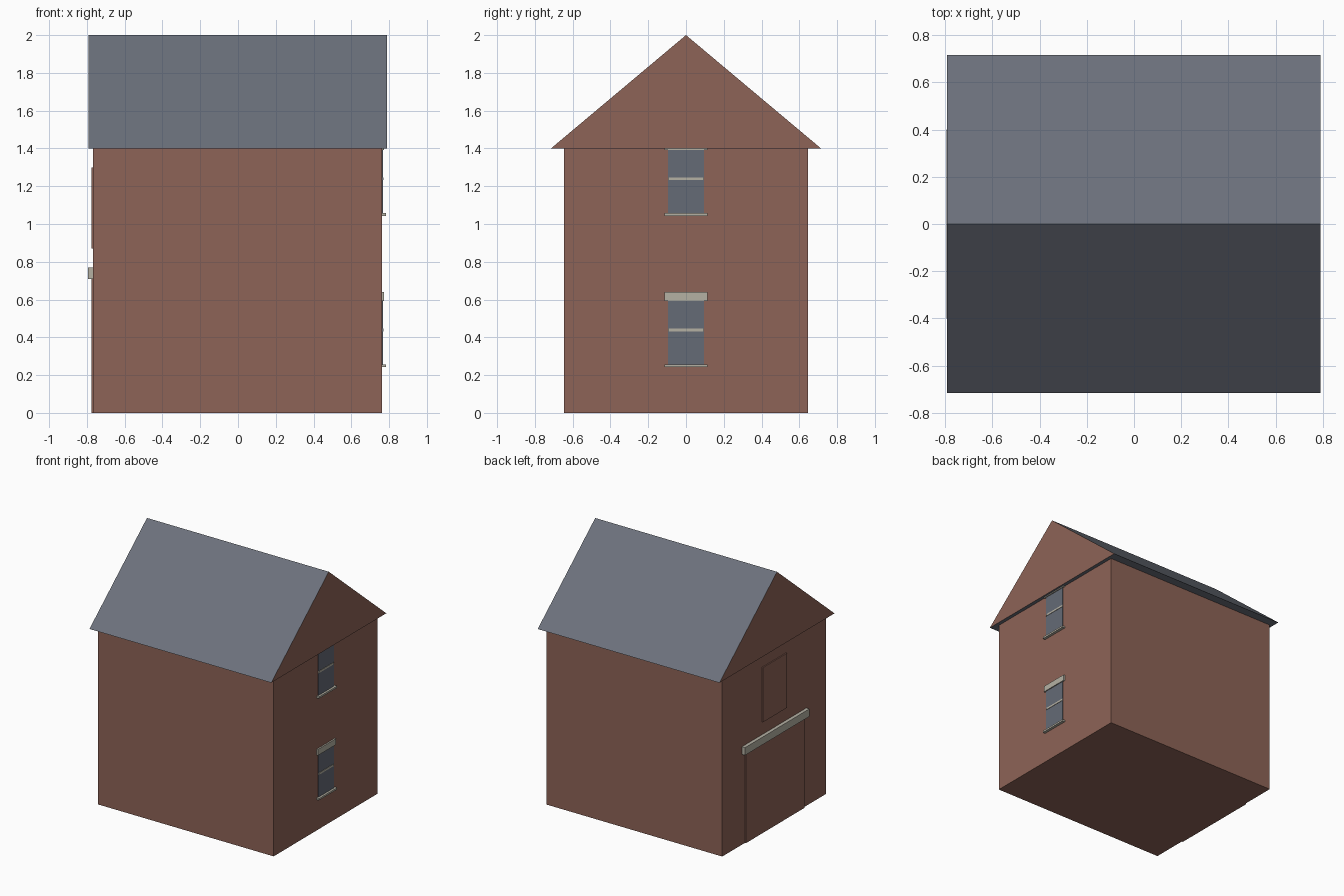
import bpy
import bmesh

if "Cube" in bpy.data.objects:
    bpy.data.objects.remove(bpy.data.objects["Cube"], do_unlink=True)


def material(name, rgb):
    mat = bpy.data.materials.new(name)
    mat.use_nodes = True
    color = (*rgb, 1.0)
    mat.diffuse_color = color
    mat.node_tree.nodes["Principled BSDF"].inputs["Base Color"].default_value = color
    return mat


BRICK = material("brick", (0.27, 0.126, 0.095))
SLATE = material("slate", (0.15, 0.165, 0.20))
GLASS = material("window glass", (0.13, 0.145, 0.18))
STONE = material("pale stone", (0.46, 0.44, 0.37))


def finish(name, bm, *mats):
    mesh = bpy.data.meshes.new(name)
    bmesh.ops.recalc_face_normals(bm, faces=bm.faces)
    bm.to_mesh(mesh)
    bm.free()
    for mat in mats:
        mesh.materials.append(mat)
    obj = bpy.data.objects.new(name, mesh)
    bpy.context.scene.collection.objects.link(obj)
    return obj


def box(name, x, y, z, mat):
    """Box from (min, max) ranges on each axis."""
    bm = bmesh.new()
    bmesh.ops.create_cube(bm, size=1)
    for v in bm.verts:
        v.co = [lo + (c + 0.5) * (hi - lo) for c, (lo, hi) in zip(v.co, (x, y, z))]
    return finish(name, bm, mat)


LEFT, RIGHT = -0.767, 0.762
DEPTH = 0.645
EAVES, RIDGE = 1.4, 2.0

# Main walls
box("walls", (LEFT, RIGHT), (-DEPTH, DEPTH), (0, EAVES), BRICK)

# Gabled roof: triangle profile swept along x, brick on the gable ends
bm = bmesh.new()
profile = [(-0.715, EAVES), (0.715, EAVES), (0, RIDGE)]
end = bm.faces.new([bm.verts.new((-0.792, y, z)) for y, z in profile])
swept = bmesh.ops.extrude_face_region(bm, geom=[end], use_keep_orig=True)
for v in swept["geom"]:
    if isinstance(v, bmesh.types.BMVert):
        v.co.x = 0.79
bmesh.ops.recalc_face_normals(bm, faces=bm.faces)
for f in bm.faces:
    f.material_index = 1 if abs(f.normal.x) > 0.9 else 0
finish("roof", bm, SLATE, BRICK)

# Two stacked sash windows on the +x wall
for level, base in (("lower", 0.25), ("upper", 1.05)):
    box(level + "_window_glass", (RIGHT - 0.01, RIGHT + 0.005), (-0.095, 0.095),
        (base, base + 0.35), GLASS)
    box(level + "_window_bar", (RIGHT - 0.01, RIGHT + 0.008), (-0.095, 0.095),
        (base + 0.182, base + 0.197), STONE)
    box(level + "_window_sill", (RIGHT - 0.01, RIGHT + 0.022), (-0.113, 0.113),
        (base - 0.007, base + 0.007), STONE)
    box(level + "_window_lintel", (RIGHT - 0.01, RIGHT + 0.012), (-0.113, 0.113),
        (base + 0.343, base + 0.39), STONE)

# Large door with a stone lintel and a loft hatch on the -x wall
box("large_door", (LEFT - 0.009, LEFT + 0.01), (-0.365, 0.365), (0, 0.715), BRICK)
box("door_lintel", (LEFT - 0.027, LEFT + 0.01), (-0.4, 0.4), (0.71, 0.77), STONE)
box("loft_hatch", (LEFT - 0.009, LEFT + 0.01), (-0.15, 0.15), (0.87, 1.3), BRICK)
